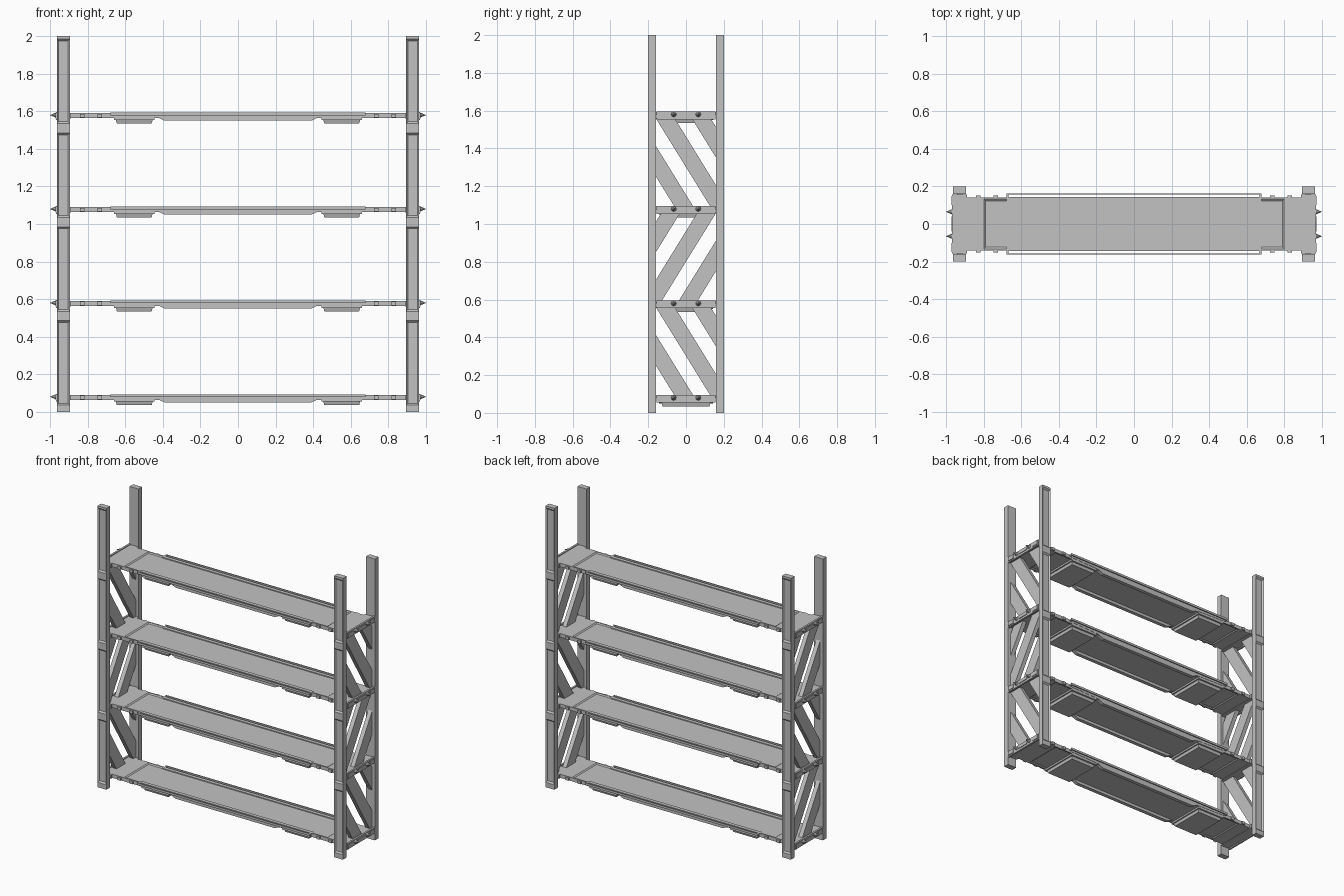
import bpy, bmesh
from mathutils import Vector, Matrix

cube = bpy.data.objects.get("Cube")
if cube:
    bpy.data.objects.remove(cube, do_unlink=True)

steel = bpy.data.materials.new("grey steel")
steel.use_nodes = True
GREY = (0.54, 0.54, 0.54, 1)
steel.diffuse_color = GREY
steel.node_tree.nodes["Principled BSDF"].inputs["Base Color"].default_value = GREY


def finish(bm, name):
    bmesh.ops.recalc_face_normals(bm, faces=bm.faces)
    mesh = bpy.data.meshes.new(name)
    bm.to_mesh(mesh)
    bm.free()
    mesh.materials.append(steel)
    obj = bpy.data.objects.new(name, mesh)
    bpy.context.scene.collection.objects.link(obj)
    return obj


def add_box(bm, x, y, z):
    """Add a box spanning the given (min, max) ranges."""
    spans = (x, y, z)
    mid = Vector([(a + b) / 2 for a, b in spans])
    size = [abs(b - a) for a, b in spans]
    mat = Matrix.Translation(mid) @ Matrix.Diagonal((*size, 1))
    return bmesh.ops.create_cube(bm, size=1, matrix=mat)["verts"]


def box(name, x, y, z):
    bm = bmesh.new()
    add_box(bm, x, y, z)
    return finish(bm, name)


def add_prism(bm, points, axis, lo, hi):
    """Extrude a 2D outline along x (outline in yz) or y (outline in xz)."""
    if axis == "x":
        verts = [bm.verts.new((lo, a, b)) for a, b in points]
        step = (hi - lo, 0, 0)
    else:
        verts = [bm.verts.new((a, lo, b)) for a, b in points]
        step = (0, hi - lo, 0)
    face = bm.faces.new(verts)
    ext = bmesh.ops.extrude_face_region(bm, geom=[face])["geom"]
    bmesh.ops.translate(bm, vec=step, verts=[v for v in ext if isinstance(v, bmesh.types.BMVert)])


def post(name, sx, sy):
    """Upright with four long recessed panels on its outer face."""
    bm = bmesh.new()
    add_box(bm, (sx * 0.895, sx * 0.965), (sy * 0.16, sy * 0.2), (0, 2))
    for k in range(4):
        for z in (0.035 + k / 2, 0.485 + k / 2):
            bmesh.ops.bisect_plane(bm, geom=bm.verts[:] + bm.edges[:] + bm.faces[:],
                                   plane_co=(0, 0, z), plane_no=(0, 0, 1))
    bmesh.ops.recalc_face_normals(bm, faces=bm.faces)
    panels = [f for f in bm.faces if f.normal.y * sy > 0.9
              and max(e.calc_length() for e in f.edges) > 0.3]
    bmesh.ops.inset_individual(bm, faces=panels, thickness=0.014)
    bmesh.ops.translate(bm, vec=(0, -sy * 0.01, 0), verts=list({v for f in panels for v in f.verts}))
    return finish(bm, name)


def braces(name, sx, z0, z1, lean):
    """Three parallel diagonal bars trimmed to the opening between posts."""
    bm = bmesh.new()
    run = (z1 - z0) / 1.62
    for shift in (-0.175, 0.015, 0.205):
        top = shift - 0.175
        outline = [(top, z1), (top + 0.1, z1), (top + 0.1 + run, z0), (top + run, z0)]
        add_prism(bm, [(lean * y, z) for y, z in outline], "x", sx * 0.913, sx * 0.943)
    for side in (-1, 1):
        cut = bmesh.ops.bisect_plane(bm, geom=bm.verts[:] + bm.edges[:] + bm.faces[:],
                                     plane_co=(0, side * 0.165, 0), plane_no=(0, side, 0),
                                     clear_outer=True)["geom_cut"]
        bmesh.ops.holes_fill(bm, edges=[e for e in cut if isinstance(e, bmesh.types.BMEdge)])
    return finish(bm, name)


def deck(name, top):
    """Shelf plate with a shallow recessed centre panel above and below."""
    bm = bmesh.new()
    add_box(bm, (-0.9, 0.9), (-0.142, 0.142), (top - 0.026, top))
    bmesh.ops.recalc_face_normals(bm, faces=bm.faces)
    for up in (1, -1):
        face = next(f for f in bm.faces if f.normal.z * up > 0.9)
        bmesh.ops.inset_individual(bm, faces=[face], thickness=0.014)
        for v in face.verts:
            v.co.x *= 0.795 / 0.886
        bmesh.ops.inset_individual(bm, faces=[face], thickness=0.012)
        bmesh.ops.translate(bm, vec=(0, 0, -up * 0.006), verts=face.verts)
    return finish(bm, name)


def shelf(level, top):
    tag = f"shelf_{level}_"
    deck(tag + "deck", top)

    for sy, side in ((-1, "front"), (1, "back")):
        # Tapered beam below the deck edge
        bm = bmesh.new()
        outline = [(-0.68, top), (0.68, top), (0.66, top - 0.015), (0.43, top - 0.022),
                   (0.39, top - 0.04), (-0.39, top - 0.04), (-0.43, top - 0.022), (-0.66, top - 0.015)]
        add_prism(bm, outline, "y", sy * 0.118, sy * 0.144)
        finish(bm, tag + side + "_beam")

        # Slim outer rail held by end tabs, with small clips further out
        bm = bmesh.new()
        add_box(bm, (-0.68, 0.68), (sy * 0.156, sy * 0.163), (top - 0.012, top + 0.003))
        for sx in (-1, 1):
            add_box(bm, (sx * 0.668, sx * 0.68), (sy * 0.14, sy * 0.16), (top - 0.012, top))
            for x in (0.735, 0.83):
                add_box(bm, (sx * (x - 0.012), sx * (x + 0.012)), (sy * 0.14, sy * 0.153),
                        (top - 0.024, top - 0.004))
        finish(bm, tag + side + "_rail")

    for sx, side in ((-1, "right"), (1, "left")):
        # End section between the posts
        bm = bmesh.new()
        add_box(bm, (sx * 0.89, sx * 0.955), (-0.157, 0.157), (top - 0.028, top))
        add_box(bm, (sx * 0.955, sx * 0.968), (-0.157, 0.157), (top - 0.036, top + 0.006))
        # Raised end frame around the slot
        for y in (-0.125, 0.125):
            add_box(bm, (sx * 0.966, sx * 0.973), (y - 0.025, y + 0.025), (top - 0.028, top))
        add_box(bm, (sx * 0.966, sx * 0.973), (-0.04, 0.04), (top - 0.022, top - 0.006))
        finish(bm, tag + side + "_end")

        # Pointed pegs
        bm = bmesh.new()
        for y in (-0.065, 0.065):
            mat = Matrix.Translation((sx * 0.983, y, top - 0.01)) @ Matrix.Rotation(sx * 1.5708, 4, "Y")
            bmesh.ops.create_cone(bm, cap_ends=True, segments=8, radius1=0.015,
                                  radius2=0.001, depth=0.034, matrix=mat)
        finish(bm, tag + side + "_pegs")

        # Block under the deck with chamfered lower edges
        block = box(tag + side + "_block", (sx * 0.45, sx * 0.655), (-0.135, 0.135),
                    (top - 0.055, top - 0.02))
        for v in block.data.vertices:
            if v.co.z < top - 0.05:
                v.co.x += 0.01 if v.co.x < sx * 0.55 else -0.01
                v.co.y *= 0.92
        box(tag + side + "_block_lip", (sx * 0.445, sx * 0.66), (-0.142, 0.142),
            (top - 0.036, top - 0.024))


# Uprights
for sx, xn in ((-1, "right"), (1, "left")):
    for sy, yn in ((-1, "front"), (1, "back")):
        post(f"{yn}_{xn}_post", sx, sy)

# Shelves and the braces between them
TOPS = [0.09 + 0.5 * i for i in range(4)]
for i, top in enumerate(TOPS):
    shelf(i + 1, top)
for i in range(3):
    lean = 1 if i % 2 == 0 else -1
    for sx, xn in ((-1, "right"), (1, "left")):
        braces(f"{xn}_braces_{i + 1}", sx, TOPS[i] - 0.005, TOPS[i + 1] - 0.03, lean)
